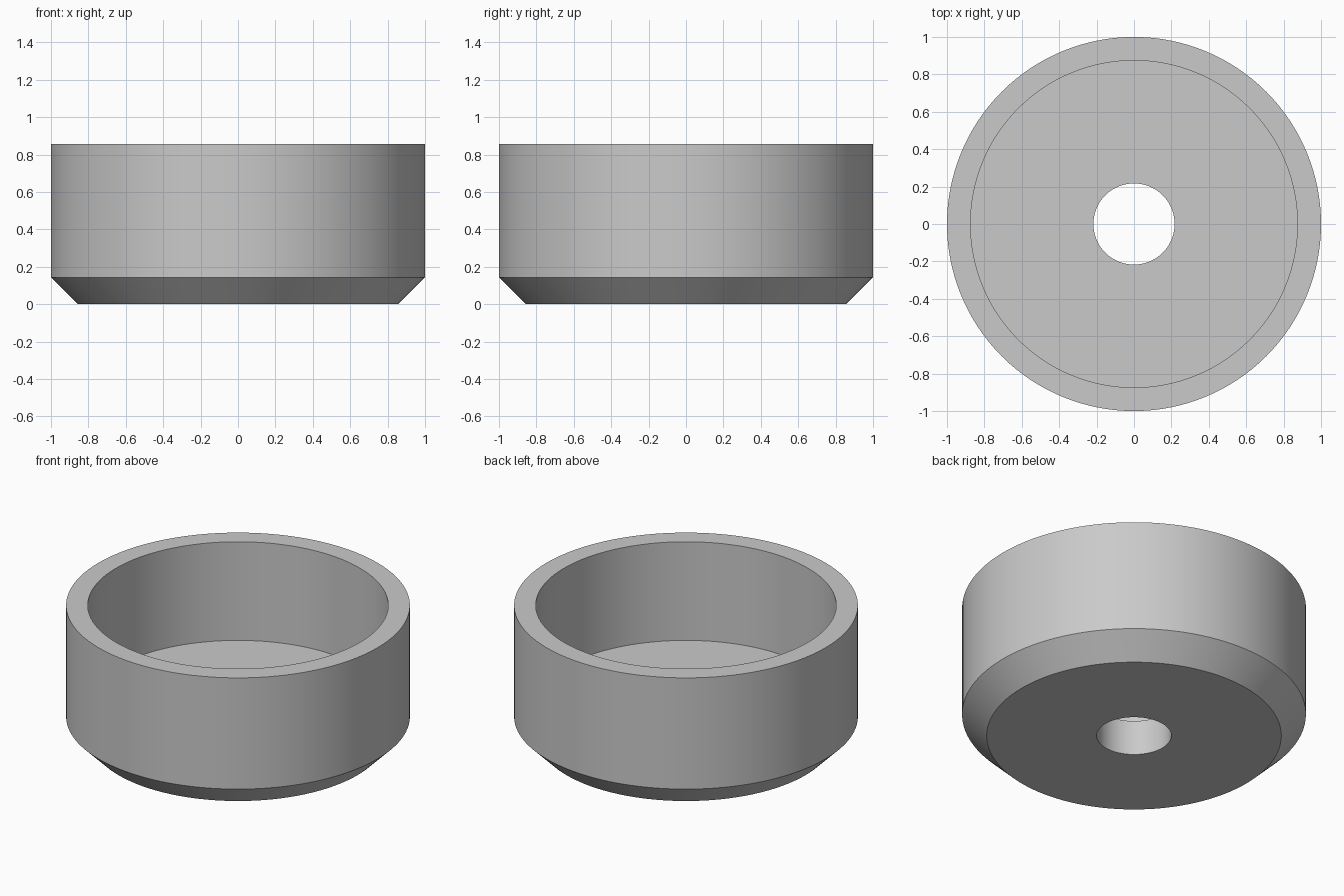
import bpy
import bmesh
import math

# Remove the default cube
cube = bpy.data.objects.get("Cube")
if cube:
    bpy.data.objects.remove(cube, do_unlink=True)

# Single plain grey material
grey = bpy.data.materials.new("light_grey")
grey.use_nodes = True
colour = (0.59, 0.59, 0.59, 1.0)
grey.diffuse_color = colour
for node in grey.node_tree.nodes:
    if node.type == 'BSDF_PRINCIPLED':
        node.inputs["Base Color"].default_value = colour

# Cup dimensions
SEGMENTS = 128
OUTER, BASE, INNER, HOLE = 1.0, 0.857, 0.874, 0.217
HEIGHT, CHAMFER, FLOOR = 0.857, 0.143, 0.224

# Closed cross-section (radius, height): underside, chamfer, wall, rim, floor, hole
profile = [(HOLE, 0), (BASE, 0), (OUTER, CHAMFER), (OUTER, HEIGHT),
           (INNER, HEIGHT), (INNER, FLOOR), (HOLE, FLOOR)]

# Revolve the section around z
bm = bmesh.new()
verts = [bm.verts.new((r, 0, z)) for r, z in profile]
edges = [bm.edges.new((v, verts[(i + 1) % len(verts)]))
         for i, v in enumerate(verts)]
bmesh.ops.spin(bm, geom=verts + edges, cent=(0, 0, 0), axis=(0, 0, 1),
               angle=math.tau, steps=SEGMENTS)
bmesh.ops.remove_doubles(bm, verts=bm.verts[:], dist=0.0001)
bmesh.ops.recalc_face_normals(bm, faces=bm.faces[:])

mesh = bpy.data.meshes.new("chamfered_cup")
bm.to_mesh(mesh)
bm.free()
mesh.materials.append(grey)
cup = bpy.data.objects.new("chamfered_cup", mesh)
bpy.context.collection.objects.link(cup)

# Smooth the curved walls, keep the rims sharp
bpy.ops.object.select_all(action='DESELECT')
cup.select_set(True)
bpy.context.view_layer.objects.active = cup
bpy.ops.object.shade_smooth_by_angle(angle=math.radians(30))
